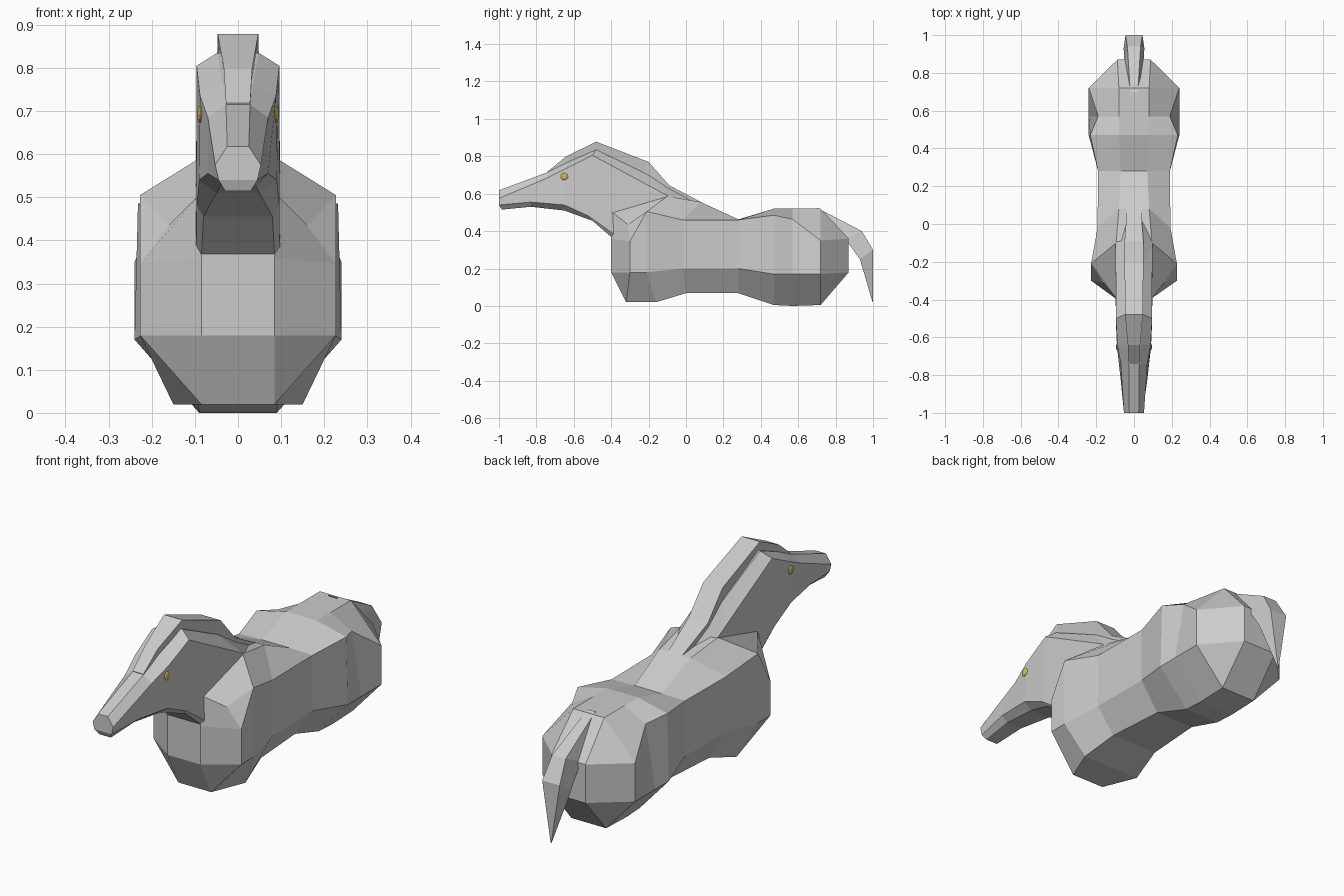
import bpy, bmesh

cube = bpy.data.objects.get("Cube")
if cube:
    bpy.data.objects.remove(cube, do_unlink=True)


def material(name, color):
    m = bpy.data.materials.new(name)
    m.use_nodes = True
    m.diffuse_color = color
    m.node_tree.nodes["Principled BSDF"].inputs["Base Color"].default_value = color
    return m


grey = material("grey", (0.6, 0.6, 0.6, 1))
gold = material("gold", (0.65, 0.48, 0.1, 1))
white = material("white", (1, 1, 1, 1))


def loft(name, halves):
    """Skin a row of mirrored rings; each half runs from bottom to top at x > 0."""
    bm = bmesh.new()
    rings = []
    for half in halves:
        full = half + [(-x, y, z) for x, y, z in reversed(half)]
        rings.append([bm.verts.new(p) for p in full])
    n = len(rings[0])
    for a, b in zip(rings, rings[1:]):
        for i in range(n):
            j = (i + 1) % n
            bm.faces.new((a[i], a[j], b[j], b[i]))
    bm.faces.new(rings[0])
    bm.faces.new(rings[-1])
    bmesh.ops.remove_doubles(bm, verts=bm.verts, dist=0.001)
    bmesh.ops.recalc_face_normals(bm, faces=bm.faces)
    mesh = bpy.data.meshes.new(name)
    bm.to_mesh(mesh)
    bm.free()
    ob = bpy.data.objects.new(name, mesh)
    bpy.context.collection.objects.link(ob)
    mesh.materials.append(grey)
    return ob


def slab(y, bottom, low, high, top):
    """Body ring at one y, from (x, z) pairs; the upper side corner is doubled."""
    return [(x, y, z) for x, z in (bottom, low, high, high, top)]


# Body: chest, shoulders, waist, rump
chest = (0.085, -0.4, 0.18)
withers = (0.09, -0.4, 0.505)
body = [
    [chest, chest, (0.085, -0.4, 0.36), withers, withers],
    [(0.085, -0.32, 0.02), (0.227, -0.3, 0.18), (0.227, -0.3, 0.345),
     (0.16, -0.31, 0.435), withers],
    [(0.15, -0.16, 0.02), (0.227, -0.21, 0.18), (0.227, -0.21, 0.505),
     (0.227, -0.21, 0.505), (0.095, -0.1, 0.587)],
    [(0.12, 0, 0.068), (0.193, -0.02, 0.2), (0.193, -0.02, 0.46),
     (0.193, -0.02, 0.46), (0.08, 0.08, 0.555)],
    slab(0.28, (0.1, 0.068), (0.19, 0.2), (0.19, 0.46), (0.07, 0.463)),
    slab(0.47, (0.09, 0.005), (0.24, 0.17), (0.232, 0.485), (0.08, 0.52)),
    slab(0.57, (0.09, 0.0), (0.24, 0.17), (0.19, 0.463), (0.08, 0.52)),
    slab(0.72, (0.09, 0.005), (0.24, 0.17), (0.24, 0.35), (0.08, 0.52)),
    slab(0.87, (0.088, 0.18), (0.088, 0.18), (0.088, 0.36), (0.088, 0.36)),
]
loft("body", body)

# Head and neck, nose to shoulders
head = loft("head_and_neck", [
    [(0.03, -0.985, 0.515), (0.045, -1, 0.54), (0.053, -1, 0.575), (0.025, -1, 0.618)],
    [(0.04, -0.83, 0.53), (0.07, -0.83, 0.555), (0.07, -0.74, 0.685), (0.028, -0.74, 0.715)],
    [(0.05, -0.65, 0.51), (0.09, -0.65, 0.54), (0.088, -0.64, 0.735), (0.035, -0.64, 0.765)],
    [(0.08, -0.5, 0.455), (0.096, -0.52, 0.48), (0.096, -0.5, 0.805), (0.048, -0.48, 0.835)],
    [(0.085, -0.39, 0.36), (0.097, -0.38, 0.38), (0.097, -0.1, 0.59), (0.045, -0.22, 0.71)],
    [(0.08, -0.2, 0.3), (0.09, -0.2, 0.32), (0.08, 0, 0.5), (0.03, 0.06, 0.55)],
])
# Pale lip below the nose
head.data.materials.append(white)
for face in head.data.polygons:
    if face.center.y < -0.98 and len(face.vertices) == 8:
        lip_index = face.index
bm = bmesh.new()
bm.from_mesh(head.data)
bm.faces.ensure_lookup_table()
nose = bm.faces[lip_index]
corners = [v for v in nose.verts if abs(v.co.z - 0.54) < 0.002]
bmesh.utils.face_split(nose, corners[0], corners[1])
for f in bm.faces:
    if f.calc_center_median().y < -0.98 and f.calc_center_median().z < 0.535:
        f.material_index = 1
bm.to_mesh(head.data)
bm.free()


def strip(name, stations):
    """Bar along the back: each station is (y, z) above, (y, z) below, widths."""
    return loft(name, [[(wl, yl, zl), (wu, yu, zu)]
                       for yu, zu, yl, zl, wu, wl in stations])


# Mane crest
strip("mane", [
    (-0.74, 0.718, -0.73, 0.69, 0.028, 0.028),
    (-0.64, 0.8, -0.62, 0.73, 0.033, 0.028),
    (-0.48, 0.878, -0.47, 0.78, 0.047, 0.03),
    (-0.2, 0.77, -0.25, 0.68, 0.05, 0.035),
    (-0.09, 0.645, -0.12, 0.56, 0.05, 0.04),
    (0.1, 0.545, 0.08, 0.5, 0.035, 0.035),
])

# Tail
strip("tail", [
    (0.7, 0.525, 0.72, 0.48, 0.02, 0.035),
    (0.94, 0.4, 0.85, 0.36, 0.035, 0.05),
    (1, 0.3, 0.93, 0.25, 0.045, 0.055),
    (1, 0.02, 0.997, 0.02, 0.002, 0.002),
])

# Eyes
for side, sign in (("left", 1), ("right", -1)):
    bpy.ops.mesh.primitive_uv_sphere_add(segments=10, ring_count=6, radius=0.02,
                                         location=(sign * 0.088, -0.65, 0.692))
    eye = bpy.context.object
    eye.name = side + "_eye"
    eye.scale = (0.35, 1, 1)
    eye.data.materials.append(gold)
